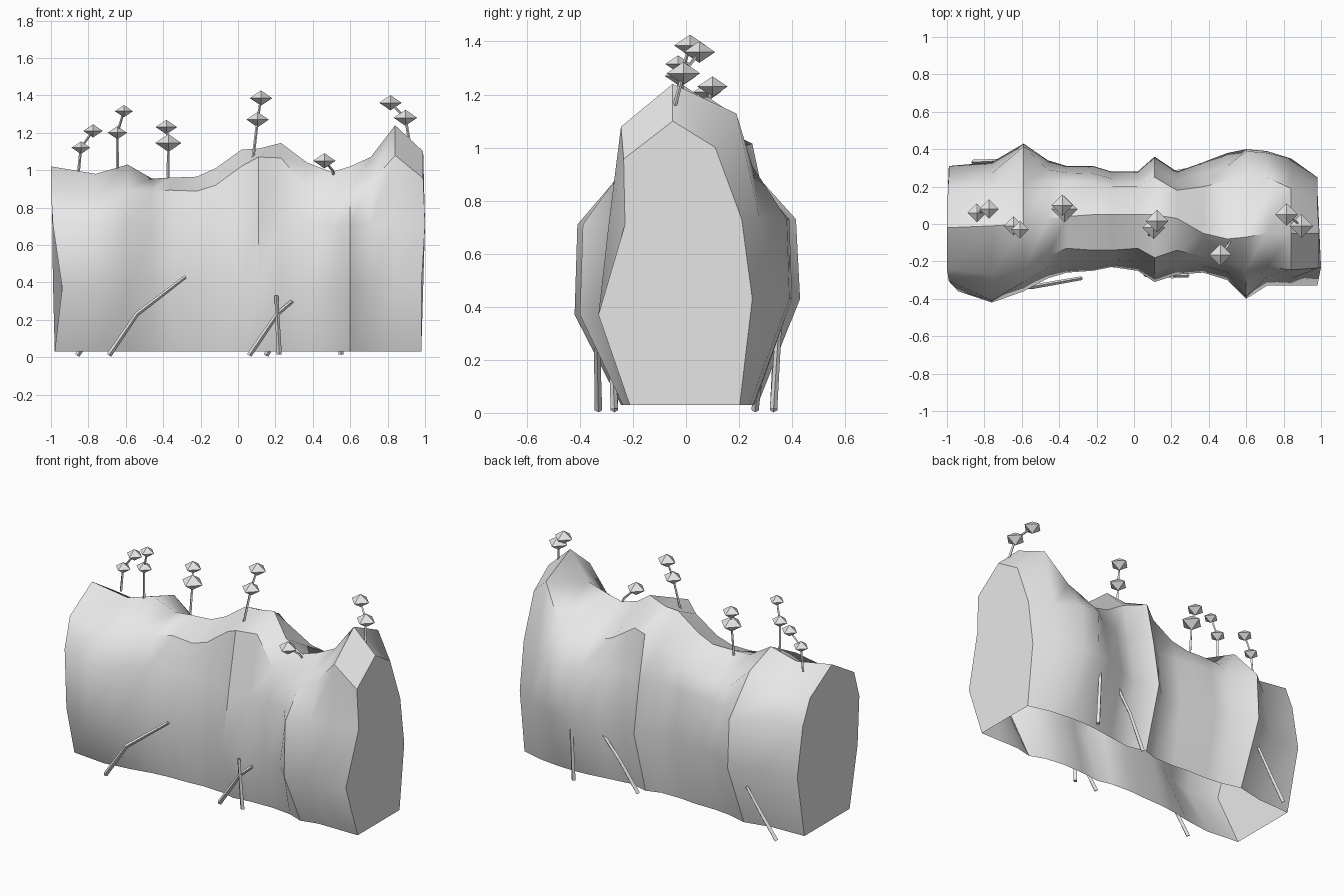
import bpy, bmesh
from mathutils import Vector

mat = bpy.data.materials.new("pale grey")
mat.diffuse_color = (0.8, 0.8, 0.8, 1)


def finish(name, bm, angle=None):
    bmesh.ops.recalc_face_normals(bm, faces=bm.faces)
    me = bpy.data.meshes.new(name)
    bm.to_mesh(me)
    bm.free()
    me.materials.append(mat)
    ob = bpy.data.objects.new(name, me)
    bpy.context.collection.objects.link(ob)
    if angle:
        bpy.ops.object.select_all(action='DESELECT')
        ob.select_set(True)
        bpy.context.view_layer.objects.active = ob
        bpy.ops.object.shade_smooth_by_angle(angle=angle)
    return ob


# Hedge body: x, ridge z, ridge y, bulge front, bulge back, shoulder front, shoulder back
stations = [
    (-0.99, 1.02, -0.02, 0.36, 0.31, 0.24, 0.19),
    (-0.76, 0.98, -0.01, 0.42, 0.33, 0.27, 0.20),
    (-0.59, 1.03, 0.00, 0.36, 0.43, 0.25, 0.21),
    (-0.46, 0.955, 0.03, 0.29, 0.34, 0.17, 0.23),
    (-0.36, 0.96, 0.04, 0.26, 0.31, 0.13, 0.23),
    (-0.22, 0.965, 0.05, 0.25, 0.31, 0.14, 0.22),
    (-0.12, 1.01, 0.05, 0.23, 0.28, 0.14, 0.20),
    (0.02, 1.11, 0.05, 0.25, 0.28, 0.13, 0.20),
    (0.11, 1.115, 0.05, 0.31, 0.36, 0.18, 0.25),
    (0.23, 1.145, 0.03, 0.27, 0.28, 0.14, 0.18),
    (0.37, 1.04, -0.05, 0.26, 0.33, 0.18, 0.20),
    (0.50, 0.99, -0.08, 0.30, 0.38, 0.21, 0.23),
    (0.60, 1.02, -0.07, 0.40, 0.40, 0.24, 0.25),
    (0.71, 1.07, -0.05, 0.33, 0.39, 0.23, 0.25),
    (0.84, 1.24, -0.05, 0.33, 0.35, 0.245, 0.19),
    (0.99, 1.10, -0.05, 0.33, 0.25, 0.235, 0.11),
]
# Shoulder heights as a share of the ridge, where they differ from 0.87
front_ratio = {3: 0.93, 4: 0.93, 5: 0.92, 6: 0.91, 7: 0.92, 8: 0.96, 9: 0.93}
back_ratio = {2: 0.93, 8: 0.91, 14: 0.91, 15: 0.91}


def upper(bulge, shoulder):
    k = 0.93 if bulge > 0.385 else 0.55
    return k * bulge + (1 - k) * shoulder


bm = bmesh.new()
rings = []
for i, (x, top, ry, bf, bb, sf, sb) in enumerate(stations):
    dx = [0] * 9
    uf, ub = upper(bf, sf), upper(bb, sb)
    if i == 0:
        dx = [0.01, 0.05, 0.0, -0.01, -0.01, -0.005, 0, 0, 0.01]
    elif i == len(stations) - 1:
        dx = [-0.01, -0.01, 0.01, 0.0, 0.0, -0.01, -0.01, -0.01, -0.01]
        uf, ub = 0.23, 0.21
    pts = [(-0.09 - 0.37 * bf, 0.03), (-bf, 0.37), (-uf, 0.71),
           (-sf, top * front_ratio.get(i, 0.87)), (ry, top),
           (sb, top * back_ratio.get(i, 0.87)), (ub, 0.73), (bb, 0.43),
           (0.11 + 0.37 * bb, 0.03)]
    rings.append([bm.verts.new((x + d, y, z)) for d, (y, z) in zip(dx, pts)])
for a, b in zip(rings, rings[1:]):
    for j in range(8):
        bm.faces.new((a[j], b[j], b[j + 1], a[j + 1]))
for r in (rings[0], rings[-1]):
    bm.faces.new(r)
finish("hedge_body", bm, 0.78)


# Thin four-sided rod along a path
def rod(name, path, r0, r1):
    bm = bmesh.new()
    path = [Vector(p) for p in path]
    prev = None
    for i, p in enumerate(path):
        d = (path[min(i + 1, len(path) - 1)] - path[max(i - 1, 0)]).normalized()
        u = d.cross(Vector((0, 1, 0))).normalized()
        v = d.cross(u)
        r = r0 + (r1 - r0) * i / (len(path) - 1)
        ring = [bm.verts.new(p + r * o) for o in (u, v, -u, -v)]
        if prev:
            for k in range(4):
                bm.faces.new((prev[k], prev[(k + 1) % 4], ring[(k + 1) % 4], ring[k]))
        else:
            bm.faces.new(ring)
        prev = ring
    bm.faces.new(prev)
    finish(name, bm)


# Flattened octahedron leaf
def leaf(name, c, r):
    bm = bmesh.new()
    h = 0.68 * r
    mid = [bm.verts.new((c[0] + a * r, c[1] + b * r, c[2]))
           for a, b in ((1, 0), (0, 1), (-1, 0), (0, -1))]
    for s in (h, -h):
        tip = bm.verts.new((c[0], c[1], c[2] + s))
        for k in range(4):
            bm.faces.new((mid[k], mid[(k + 1) % 4], tip))
    finish(name, bm)


# Twigs leaning on the foot of the hedge
twigs = [
    [(-0.69, -0.33, 0.01), (-0.54, -0.335, 0.23), (-0.28, -0.29, 0.43)],
    [(0.06, -0.27, 0.01), (0.21, -0.275, 0.23), (0.29, -0.275, 0.30)],
    [(0.22, -0.27, 0.015), (0.205, -0.285, 0.33)],
    [(-0.86, 0.33, 0.01), (-0.76, 0.335, 0.15), (-0.66, 0.34, 0.30)],
    [(0.15, 0.26, 0.01), (0.27, 0.285, 0.21), (0.42, 0.30, 0.40)],
    [(0.55, 0.33, 0.015), (0.55, 0.36, 0.49)],
]
for i, t in enumerate(twigs):
    rod(f"twig_{i + 1}", t, 0.014, 0.010)

# Sprouts: stem points, then leaves as (centre, radius)
sprouts = [
    ([(-0.855, 0.06, 0.97)], [((-0.84, 0.06, 1.12), 0.05), ((-0.775, 0.08, 1.21), 0.052)]),
    ([(-0.645, -0.01, 0.97)], [((-0.645, -0.01, 1.20), 0.052), ((-0.61, -0.03, 1.315), 0.048)]),
    ([(-0.375, 0.06, 0.93)], [((-0.372, 0.08, 1.145), 0.07), ((-0.383, 0.10, 1.23), 0.057)]),
    ([(0.08, -0.06, 1.06)], [((0.105, -0.02, 1.27), 0.06), ((0.123, 0.015, 1.385), 0.06)]),
    ([(0.52, -0.07, 0.94), (0.505, -0.11, 1.0)], [((0.462, -0.165, 1.05), 0.06)]),
    ([(0.92, -0.05, 1.13)], [((0.895, -0.01, 1.28), 0.063), ((0.815, 0.05, 1.36), 0.06)]),
]
for i, (stem, leaves) in enumerate(sprouts):
    rod(f"sprout_stem_{i + 1}", stem + [c for c, r in leaves], 0.008, 0.006)
    for j, (c, r) in enumerate(leaves):
        leaf(f"sprout_leaf_{i + 1}_{j + 1}", c, r)
